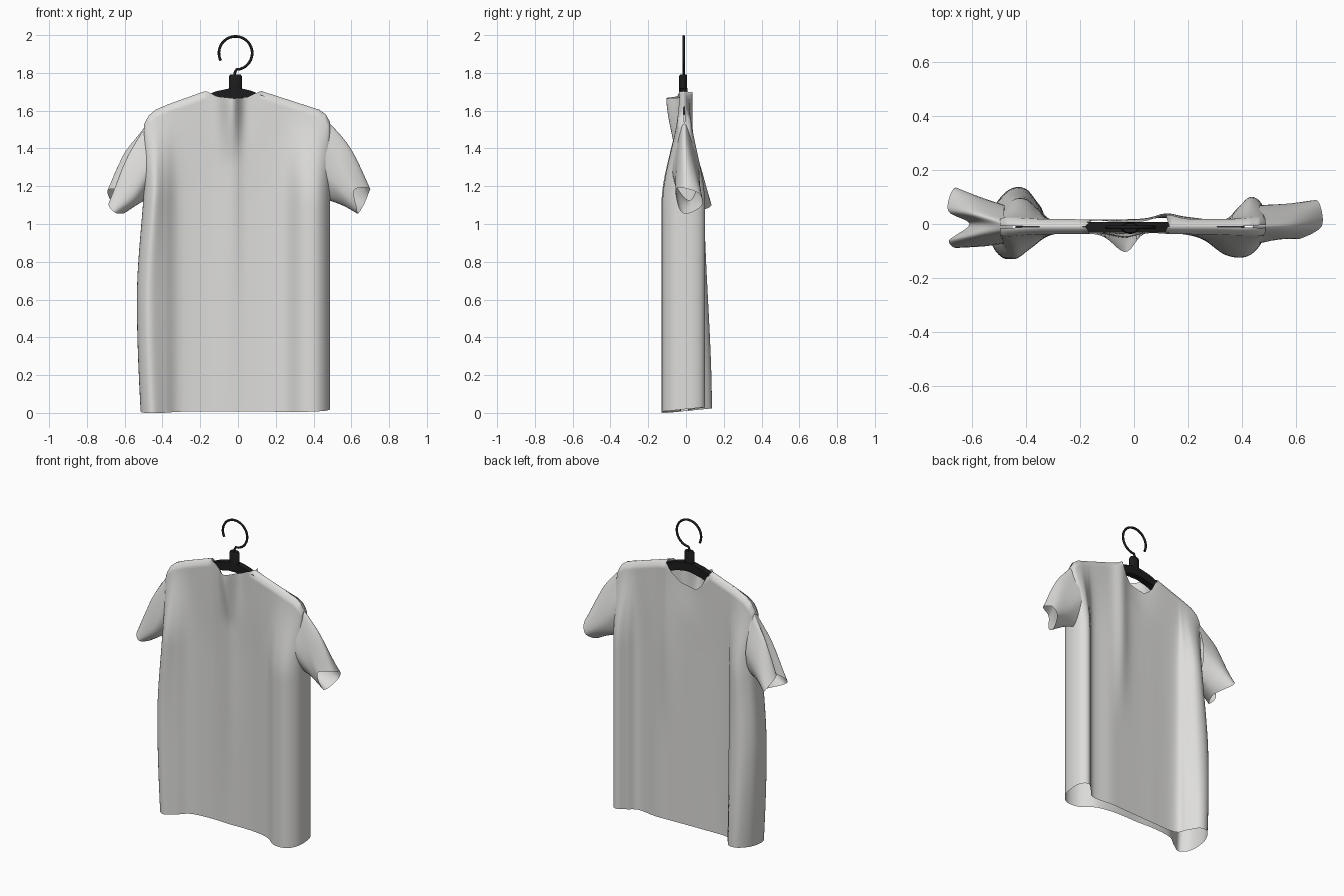
import bpy, bmesh, math
from mathutils import Vector

cube = bpy.data.objects.get("Cube")
if cube:
    bpy.data.objects.remove(cube)


def material(name, colour):
    m = bpy.data.materials.new(name)
    m.use_nodes = True
    m.diffuse_color = (*colour, 1)
    m.node_tree.nodes["Principled BSDF"].inputs["Base Color"].default_value = (*colour, 1)
    return m


cloth = material("light grey cloth", (0.73, 0.725, 0.71))
plastic = material("black plastic", (0.012, 0.012, 0.013))


def finish(name, bm, mat, angle):
    bmesh.ops.recalc_face_normals(bm, faces=bm.faces)
    me = bpy.data.meshes.new(name)
    bm.to_mesh(me)
    bm.free()
    ob = bpy.data.objects.new(name, me)
    bpy.context.collection.objects.link(ob)
    me.materials.append(mat)
    bpy.ops.object.select_all(action="DESELECT")
    ob.select_set(True)
    bpy.context.view_layer.objects.active = ob
    bpy.ops.object.shade_smooth_by_angle(angle=math.radians(angle))
    return ob


def spline(points, steps, closed):
    """Smooth curve through the points."""
    pts = [Vector(p) for p in points]
    n = len(pts)
    out = []
    for i in range(n if closed else n - 1):
        a, b, c, d = [pts[j % n] if closed else pts[min(max(j, 0), n - 1)] for j in range(i - 1, i + 3)]
        for s in range(steps):
            t = s / steps
            out.append(b + (c - a) * t / 2 + (a - b * 2.5 + c * 2 - d / 2) * t * t
                       + (b * 1.5 - c * 1.5 + (d - a) / 2) * t ** 3)
    return out if closed else out + [pts[-1]]


def loft(bm, rings):
    rows = [[bm.verts.new(p) for p in ring] for ring in rings]
    for lo, hi in zip(rows, rows[1:]):
        for i in range(len(lo)):
            j = (i + 1) % len(lo)
            bm.faces.new((lo[i], lo[j], hi[j], hi[i]))


def smooth(a, b, v):
    t = min(max((v - a) / (b - a), 0), 1)
    return t * t * (3 - 2 * t)


def bump(x, centre, width):
    return math.exp(-((x - centre) / width) ** 2)


def interp(table, x):
    for (x0, v0), (x1, v1) in zip(table, table[1:]):
        if x <= x1:
            return v0 + (v1 - v0) * max(0, (x - x0) / (x1 - x0))
    return table[-1][1]


# Shirt body: a folded outline lofted from hem to shoulder line
FRONT = [(-.515, 0), (-.505, -.08), (-.455, -.13), (-.385, -.092), (-.31, -.042), (-.18, -.028),
         (-.05, -.032), (.05, -.03), (.15, -.034), (.25, -.055), (.34, -.115), (.42, -.12), (.475, -.065)]
BACK = [(.487, .02), (.47, .08), (.43, .1), (.385, .06), (.33, .015), (.2, .025), (.1, .022),
        (-.1, .015), (-.3, .015), (-.35, .07), (-.4, .13), (-.455, .13), (-.5, .07)]
SHOULDER = [(-.52, 1.52), (-.49, 1.575), (-.45, 1.605), (-.17, 1.705), (.12, 1.705), (.43, 1.605),
            (.465, 1.58), (.49, 1.535)]
COLLAR_FRONT = [(-.17, 1.705), (-.11, 1.675), (-.02, 1.665), (.05, 1.67), (.12, 1.705)]
COLLAR_BACK = [(-.17, 1.705), (-.14, 1.62), (-.08, 1.56), (.03, 1.58), (.09, 1.64), (.12, 1.705)]
STEPS, ROWS = 8, 48
outline = spline([(x, y, 0) for x, y in FRONT + BACK], STEPS, True)
rings = []
for r in range(ROWS + 1):
    g = 1 - (1 - r / ROWS) ** 2
    ring = []
    for i, p in enumerate(outline):
        front = i < len(FRONT) * STEPS
        in_neck = -.17 < p.x < .12
        top = interp((COLLAR_FRONT if front else COLLAR_BACK) if in_neck else SHOULDER, p.x)
        hem = max(0, .01 + .1 * p.y) + .01 * smooth(.2, .5, p.x)
        z = hem + (top - hem) * g
        # Folds flatten towards the shoulders, which round over the hanger
        round_over = 1 if in_neck else math.sqrt(min(1, (top - z) / .035))
        half = (.028 - .014 * bump(p.x, -.025, .1) * smooth(1.3, 1.6, z)) * round_over
        flat = -.01 + half * (-1 if front else 1)
        fold = smooth(1.66, 1.1, z)
        if not front and p.x < 0:
            fold = .65 * fold + .35 * smooth(1.2, 0, z)
        y = flat + (p.y - flat) * fold
        if front:
            drape = .066 * smooth(1.3, 1.66, z) + .014 * smooth(.1, 1.3, z)
            y -= drape * bump(p.x, -.03, .065 if p.x < -.03 else .045)
        else:
            y += .018 * bump(p.x, .12, .05) * smooth(.5, 1.3, z) * round_over
        x = p.x - .02 * smooth(.3, .5, -p.x) * math.sin(math.pi * min(z / 1.2, 1))
        x += .018 * smooth(.35, .5, -p.x) * smooth(.6, 1.2, z)
        ring.append((x, y, z))
    rings.append(ring)
bm = bmesh.new()
loft(bm, rings)
finish("shirt_body", bm, cloth, 60)


# Sleeves: each section runs top, back, underside, front
def sleeve(name, sections):
    loops = [spline(s, 6, True) for s in sections]
    lines = [spline(points, 10, False) for points in zip(*loops)]
    bm = bmesh.new()
    loft(bm, list(zip(*lines)))
    finish(name, bm, cloth, 60)


sleeve("left_sleeve", [
    [(.44, -.01, 1.58), (.46, .025, 1.47), (.465, .07, 1.28), (.465, .02, 1.13), (.465, -.07, 1.26), (.46, -.04, 1.47)],
    [(.59, -.01, 1.41), (.585, .045, 1.32), (.565, .075, 1.18), (.55, .02, 1.1), (.545, -.05, 1.17), (.55, -.05, 1.32)],
    [(.695, -.01, 1.19), (.69, .07, 1.16), (.665, .085, 1.1), (.635, .01, 1.055), (.63, -.035, 1.08), (.615, -.055, 1.18)]])
sleeve("right_sleeve", [
    [(-.45, -.01, 1.58), (-.48, .025, 1.47), (-.48, .07, 1.28), (-.48, .02, 1.13), (-.48, -.07, 1.26), (-.48, -.04, 1.47)],
    [(-.56, 0, 1.39), (-.6, .045, 1.37), (-.57, .1, 1.2), (-.54, .02, 1.1), (-.55, -.08, 1.15), (-.59, -.05, 1.33)],
    [(-.61, 0, 1.17), (-.69, .05, 1.18), (-.66, .135, 1.1), (-.6, .02, 1.06), (-.65, -.085, 1.06), (-.685, -.06, 1.11)]])

# Hanger bar: upper edge profile with depth along y
MID = -.012
upper = spline([(-.44, 0, 1.56), (-.16, 0, 1.685), (-.08, 0, 1.71), (-.015, 0, 1.72), (.05, 0, 1.71),
                (.12, 0, 1.685), (.41, 0, 1.56)], 5, False)
bm = bmesh.new()
loft(bm, [[(p.x, MID + sy * .02, p.z + dz) for sy, dz in ((-1, 0), (1, 0), (1, -.055), (-1, -.055))]
          for p in upper])
bmesh.ops.holes_fill(bm, edges=bm.edges, sides=4)
finish("hanger_bar", bm, plastic, 30)

# Hanger neck: post with a chamfered top
bm = bmesh.new()
loft(bm, [[(-.014 + rx * math.cos(a * math.tau / 24), MID - .003 + .62 * rx * math.sin(a * math.tau / 24), z)
           for a in range(24)] for rx, z in ((.035, 1.665), (.034, 1.72), (.034, 1.782), (.028, 1.792))])
bmesh.ops.holes_fill(bm, edges=bm.edges, sides=24)
finish("hanger_neck", bm, plastic, 30)

# Hanger hook: round wire bent in an open circle
curve = bpy.data.curves.new("hanger_hook", "CURVE")
curve.dimensions = "3D"
curve.bevel_depth = .007
curve.bevel_resolution = 3
curve.use_fill_caps = True
path = [(-.017, MID, 1.77), (-.017, MID, 1.8), (-.008, MID, 1.818)]
for k in range(41):
    a = math.radians(-75 + 282 * k / 40)
    path.append((-.013 + .088 * math.cos(a), MID, 1.905 + .088 * math.sin(a)))
wire = curve.splines.new("POLY")
wire.points.add(len(path) - 1)
for pt, co in zip(wire.points, path):
    pt.co = (*co, 1)
wire.use_smooth = True
curve.materials.append(plastic)
bpy.context.collection.objects.link(bpy.data.objects.new("hanger_hook", curve))
